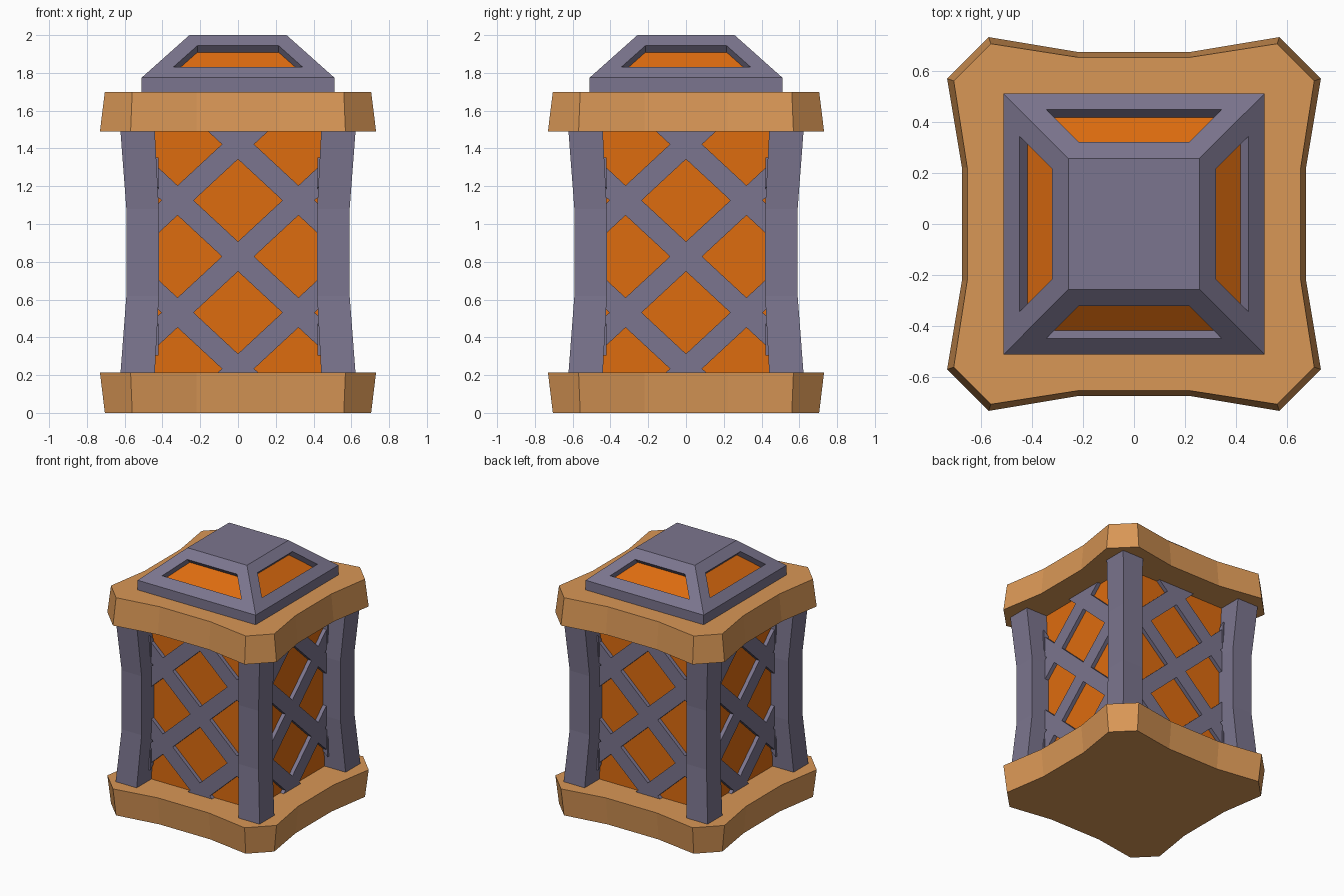
import bpy, bmesh, math
from mathutils import Matrix

if "Cube" in bpy.data.objects:
    bpy.data.objects.remove(bpy.data.objects["Cube"])


def material(name, rgb):
    lin = [((c / 255 + 0.055) / 1.055) ** 2.4 if c > 10 else c / 255 / 12.92 for c in rgb]
    m = bpy.data.materials.new(name)
    m.diffuse_color = (*lin, 1)
    m.use_nodes = True
    m.node_tree.nodes["Principled BSDF"].inputs["Base Color"].default_value = m.diffuse_color
    return m


GREY = material("grey metal", (123, 117, 142))
WOOD = material("tan wood", (217, 151, 86))
GLOW = material("orange glow", (222, 108, 15))


def loft(name, rings, *mats):
    """Closed solid through rings of equal point count, capped at both ends."""
    n = len(rings[0])
    verts = [p for r in rings for p in r]
    faces = [tuple(range(n)), tuple(range(len(verts) - n, len(verts)))]
    for k in range(len(rings) - 1):
        for i in range(n):
            j = (i + 1) % n
            faces.append((k * n + i, k * n + j, (k + 1) * n + j, (k + 1) * n + i))
    me = bpy.data.meshes.new(name)
    me.from_pydata(verts, [], faces)
    bm = bmesh.new()
    bm.from_mesh(me)
    bmesh.ops.recalc_face_normals(bm, faces=bm.faces[:])
    bm.to_mesh(me)
    bm.free()
    for m in mats:
        me.materials.append(m)
    ob = bpy.data.objects.new(name, me)
    bpy.context.collection.objects.link(ob)
    return ob


def square(h, z, cx=0, cy=0):
    return [(cx + sx * h, cy + sy * h, z) for sx, sy in ((-1, -1), (1, -1), (1, 1), (-1, 1))]


def slab_ring(grow, z):
    """Pinched square outline with cut corners, one side repeated four times."""
    side = [(-0.56 - grow / 3, -0.705 - grow), (-0.22, -0.652 - grow * 0.8),
            (0.22, -0.652 - grow * 0.8), (0.56 + grow / 3, -0.705 - grow)]
    pts = []
    for q in range(4):
        c, s = round(math.cos(q * math.pi / 2)), round(math.sin(q * math.pi / 2))
        pts += [(c * x - s * y, s * x + c * y, z) for x, y in side]
    return pts


# Flared wooden slabs
loft("base_slab", [slab_ring(0, 0), slab_ring(0.026, 0.215)], WOOD)
loft("top_slab", [slab_ring(0.026, 1.49), slab_ring(0, 1.70)], WOOD)

# Glowing core
loft("glowing_core", [square(0.44, 0.2), square(0.44, 1.5)], GLOW)

# Corner posts, bowed inward at the middle
for sx, ns in ((-1, "left"), (1, "right")):
    for sy, nf in ((-1, "front"), (1, "back")):
        rings = [square(h, z, sx * c, sy * c) for z, c, h in
                 ((0.2, 0.532, 0.091), (0.62, 0.505, 0.086),
                  (1.08, 0.505, 0.086), (1.5, 0.532, 0.091))]
        loft(f"{nf}_{ns}_post", rings, GREY)

# Lattice panel: plate with diamond holes, then copied to the four sides
plate = loft("front_lattice", [[(x, y, z) for x, y in
             ((-0.48, -0.47), (0.48, -0.47), (0.48, -0.42), (-0.48, -0.42))]
             for z in (0.18, 1.52)], GREY)
bm = bmesh.new()
DX, DZ, HX, HZ = 0.32, 0.297, 0.235, 0.218
for i in range(-2, 3):
    for j in range(-2, 3):
        if (i + j) % 2:
            cx, cz = i * DX, 0.828 + j * DZ
            ring = [bm.verts.new((cx + a * HX, -0.6, cz + b * HZ))
                    for a, b in ((-1, 0), (0, -1), (1, 0), (0, 1))]
            f = bm.faces.new(ring)
            ext = bmesh.ops.extrude_face_region(bm, geom=[f], use_keep_orig=True)
            for v in ext["geom"]:
                if isinstance(v, bmesh.types.BMVert):
                    v.co.y = -0.3
bmesh.ops.recalc_face_normals(bm, faces=bm.faces[:])
me = bpy.data.meshes.new("diamond_cutter")
bm.to_mesh(me)
bm.free()
cutter = bpy.data.objects.new("diamond_cutter", me)
cutter.hide_render = True
bpy.context.collection.objects.link(cutter)
mod = plate.modifiers.new("holes", "BOOLEAN")
mod.operation = "DIFFERENCE"
mod.solver = "EXACT"
mod.object = cutter
bpy.context.view_layer.objects.active = plate
bpy.ops.object.modifier_apply(modifier="holes")
bpy.data.objects.remove(cutter)
for q, side in enumerate(("right", "back", "left"), 1):
    ob = bpy.data.objects.new(f"{side}_lattice", plate.data)
    ob.matrix_world = Matrix.Rotation(q * math.pi / 2, 4, "Z")
    bpy.context.collection.objects.link(ob)

# Cap with a recessed glowing window in each sloped face
cap = loft("cap", [square(0.51, 1.69), square(0.51, 1.775), square(0.257, 2.0)], GREY, GLOW)
bm = bmesh.new()
bm.from_mesh(cap.data)
bm.normal_update()
slopes = [f for f in bm.faces if 0.2 < f.normal.z < 0.95]
bmesh.ops.inset_individual(bm, faces=slopes, thickness=0.084, use_even_offset=True)
bmesh.ops.inset_individual(bm, faces=slopes, thickness=0, depth=-0.047)
for f in slopes:
    f.material_index = 1
bm.to_mesh(cap.data)
bm.free()
